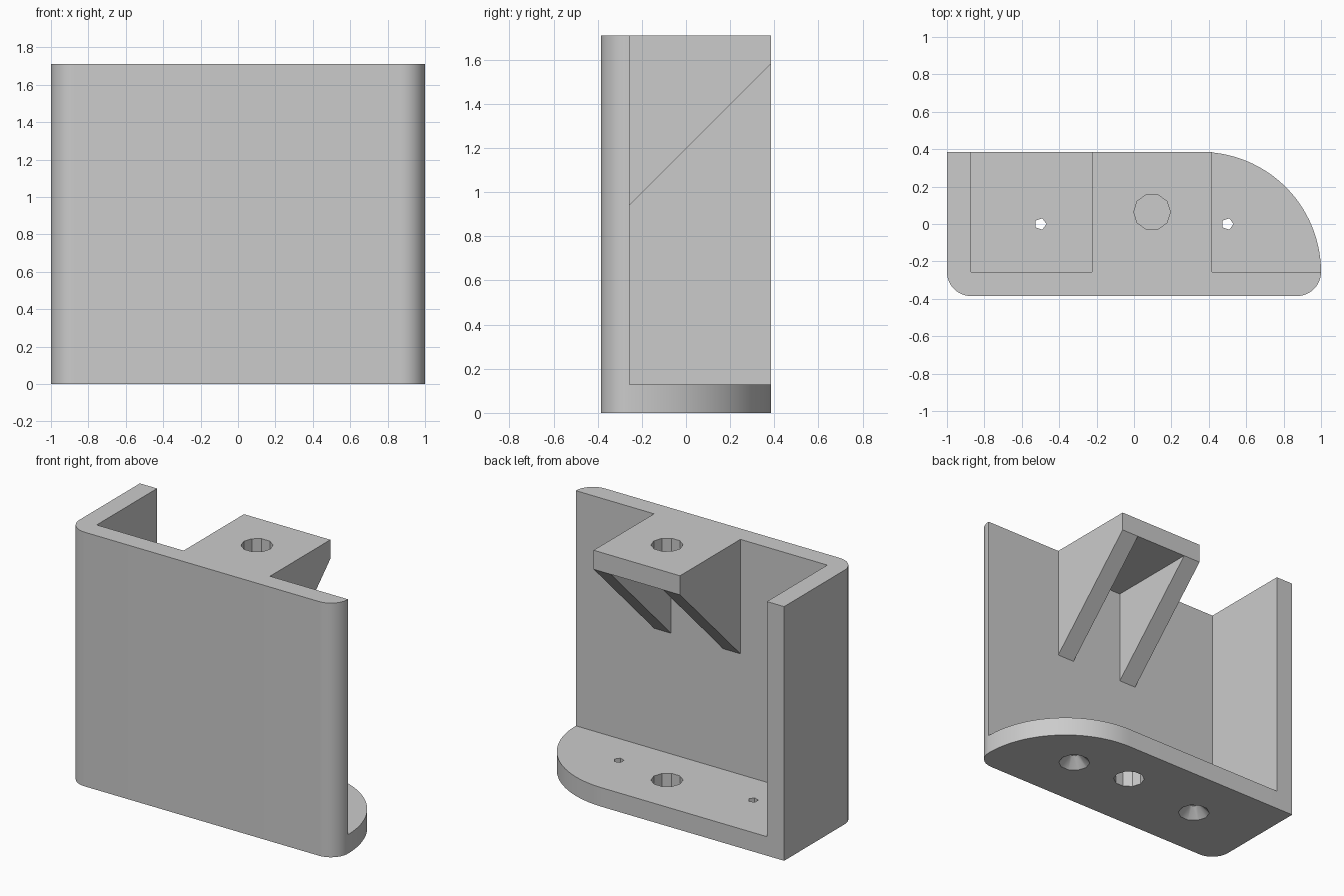
import bpy
import bmesh
from math import sin, cos, pi, radians
from mathutils import Matrix

cube = bpy.data.objects.get("Cube")
if cube:
    bpy.data.objects.remove(cube, do_unlink=True)

# Main dimensions
T = 0.128             # wall thickness and corner radius
D = 0.385             # half depth
H = 1.71              # height
INNER = T - D         # inner face of the front wall
SHELF = (-0.225, 0.418)
HOLE = (sum(SHELF) / 2, 0.064)

grey = bpy.data.materials.new("light grey")
grey.use_nodes = True
grey.diffuse_color = (0.6, 0.6, 0.6, 1)
grey.node_tree.nodes["Principled BSDF"].inputs["Base Color"].default_value = (0.6, 0.6, 0.6, 1)


def arc(cx, cy, r, start, end, steps):
    angles = [radians(start + (end - start) * i / steps) for i in range(steps + 1)]
    return [(cx + r * cos(a), cy + r * sin(a)) for a in angles]


def finish(name, bm):
    bmesh.ops.recalc_face_normals(bm, faces=bm.faces)
    mesh = bpy.data.meshes.new(name)
    bm.to_mesh(mesh)
    bm.free()
    mesh.materials.append(grey)
    obj = bpy.data.objects.new(name, mesh)
    bpy.context.collection.objects.link(obj)
    return obj


def extrude(name, points, offset):
    """Solid made by sweeping a closed 3D outline along an offset."""
    bm = bmesh.new()
    face = bm.faces.new([bm.verts.new(p) for p in points])
    swept = bmesh.ops.extrude_face_region(bm, geom=[face], use_keep_orig=True)
    verts = [v for v in swept["geom"] if isinstance(v, bmesh.types.BMVert)]
    bmesh.ops.translate(bm, verts=verts, vec=offset)
    return finish(name, bm)


def prism(name, outline, z0, z1):
    return extrude(name, [(x, y, z0) for x, y in outline], (0, 0, z1 - z0))


def drill(target, x, y, z0, z1, r0, r1, sides):
    """Cut a round or tapered hole, with a corner pointing to +x."""
    bm = bmesh.new()
    bmesh.ops.create_cone(bm, cap_ends=True, segments=sides, radius1=r0, radius2=r1, depth=z1 - z0,
                          matrix=Matrix.Translation((x, y, (z0 + z1) / 2)))
    # Turn the ring so its first corner lies on the +x side
    ring = [v for v in bm.verts if v.co.z < (z0 + z1) / 2]
    first = max(ring, key=lambda v: v.co.y)
    turn = Matrix.Rotation(-pi / 2, 3, 'Z') if abs(first.co.x - x) < 1e-4 else Matrix.Identity(3)
    bmesh.ops.rotate(bm, verts=bm.verts, cent=(x, y, 0), matrix=turn)
    cutter = finish("hole_cutter", bm)
    cutter.hide_render = True
    bpy.context.view_layer.objects.active = target
    mod = target.modifiers.new("hole", 'BOOLEAN')
    mod.operation = 'DIFFERENCE'
    mod.solver = 'EXACT'
    mod.object = cutter
    bpy.ops.object.modifier_apply(modifier=mod.name)
    bpy.data.objects.remove(cutter, do_unlink=True)


# Rounded front corners shared by the base and the walls
front_edge = arc(T - 1, INNER, T, 180, 270, 12) + arc(1 - T, INNER, T, 270, 360, 12)

# Base plate with one large rounded back corner
R = D - INNER
base = prism("base_plate", front_edge + arc(1 - R, INNER, R, 0, 90, 28)[1:] + [(-1, D)], 0, T)

# Front wall joined to the side wall
walls = prism("front_and_side_wall", front_edge + [(T - 1, INNER), (T - 1, D), (-1, D)], T, H)

# Shelf on the inside of the front wall
x0, x1 = SHELF
shelf = prism("shelf", [(x0, INNER), (x1, INNER), (x1, D), (x0, D)], H - T, H)

# Sloping braces under both ends of the shelf
top = H - T
brace = [(INNER, top), (D, top), (INNER, top - R)]
braces = [extrude(name, [(x, y, z) for y, z in brace], (T, 0, 0))
          for name, x in (("right_brace", x0), ("left_brace", x1 - T))]

# Hole through the base and matching pocket in the shelf
drill(base, *HOLE, -0.1, 0.3, 0.098, 0.098, 10)
drill(shelf, *HOLE, H - 0.112, H + 0.1, 0.098, 0.098, 10)

# Screw holes, countersunk from below
for x in (-0.5, 0.5):
    drill(base, x, 0, -0.1, 0.3, 0.032, 0.032, 5)
    drill(base, x, 0, -0.005, 0.068, 0.105, 0.032, 10)

# Smooth the curves and keep the edges sharp
bpy.ops.object.select_all(action='DESELECT')
for obj in [base, walls, shelf] + braces:
    obj.select_set(True)
bpy.context.view_layer.objects.active = base
bpy.ops.object.shade_smooth_by_angle(angle=radians(30))
